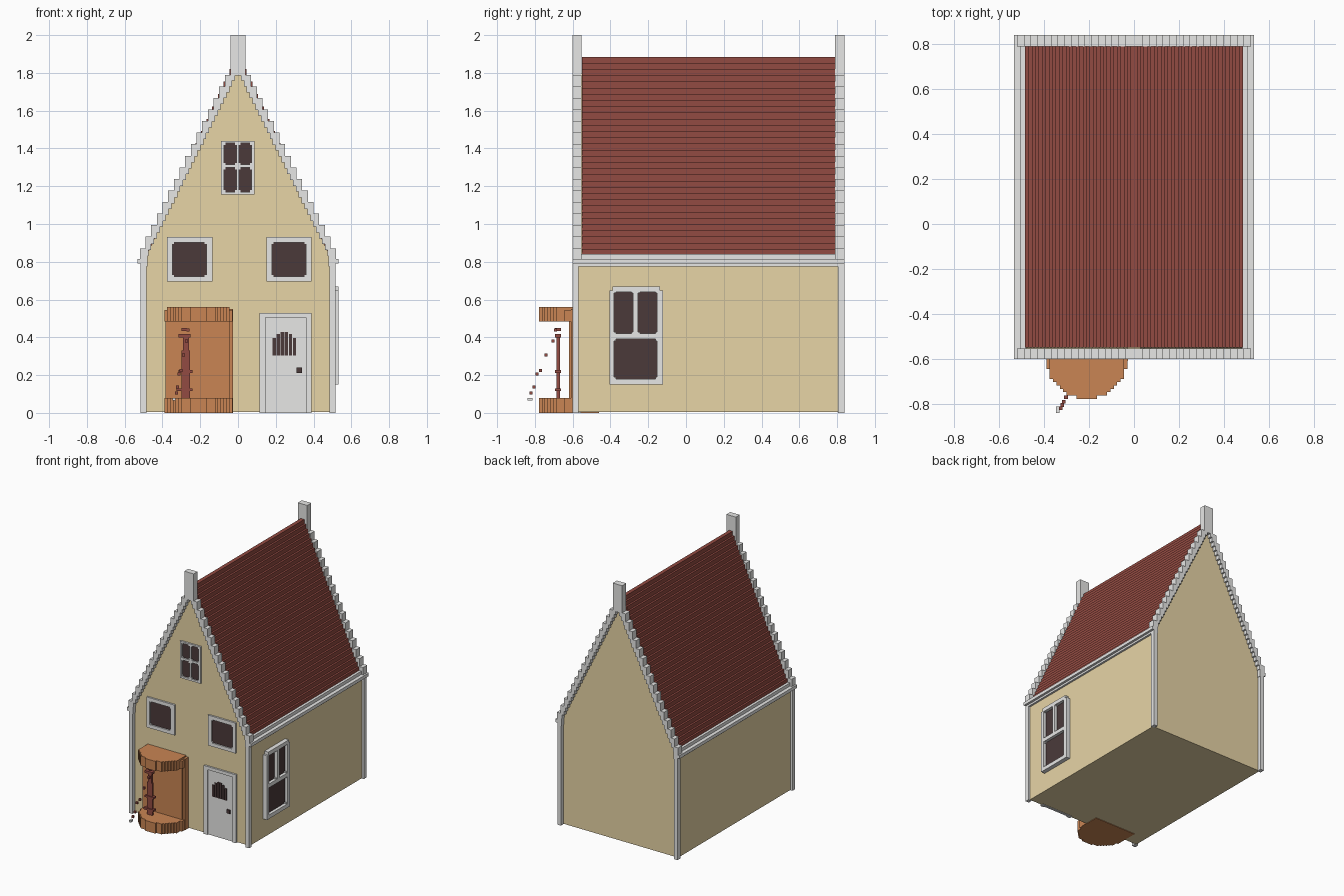
import bpy, bmesh, math

cube = bpy.data.objects.get("Cube")
if cube:
    bpy.data.objects.remove(cube, do_unlink=True)


def material(name, rgb):
    m = bpy.data.materials.new(name)
    m.use_nodes = True
    col = (*rgb, 1)
    m.diffuse_color = col
    m.node_tree.nodes["Principled BSDF"].inputs["Base Color"].default_value = col
    return m


PLASTER = material("tan plaster", (0.8, 0.66, 0.38))
STONE = material("pale grey trim", (0.8, 0.8, 0.79))
TILE = material("red roof tile", (0.29, 0.07, 0.054))
WOOD = material("orange wood", (0.585, 0.235, 0.088))
GLASS = material("dark glass", (0.07, 0.042, 0.042))


def finish(name, bm, mat):
    bmesh.ops.recalc_face_normals(bm, faces=bm.faces[:])
    me = bpy.data.meshes.new(name)
    bm.to_mesh(me)
    bm.free()
    me.materials.append(mat)
    ob = bpy.data.objects.new(name, me)
    bpy.context.scene.collection.objects.link(ob)


def boxes(name, items, mat):
    """One object from boxes given as (x0, x1, y0, y1, z0, z1)."""
    bm = bmesh.new()
    for b in items:
        vs = bmesh.ops.create_cube(bm, size=1)["verts"]
        for v in vs:
            v.co = [b[2 * k] if v.co[k] < 0 else b[2 * k + 1] for k in range(3)]
    finish(name, bm, mat)


def prism(name, profiles, y0, y1, mat):
    """Extrude (x, z) outlines along y."""
    bm = bmesh.new()
    for pts in profiles:
        f = bm.faces.new([bm.verts.new((x, y0, z)) for x, z in pts])
        ext = bmesh.ops.extrude_face_region(bm, geom=[f])["geom"]
        vs = [e for e in ext if isinstance(e, bmesh.types.BMVert)]
        bmesh.ops.translate(bm, verts=vs, vec=(0, y1 - y0, 0))
    finish(name, bm, mat)


def stair(x0, z0, x1, z1, n=32):
    """Stepped line going up, then inward."""
    pts = []
    for i in range(n):
        x = x0 + (x1 - x0) * i / n
        pts += [(x, z0 + (z1 - z0) * i / n), (x, z0 + (z1 - z0) * (i + 1) / n)]
    return pts + [(x1, z1)]


def mirror(pts):
    return [(-x, z) for x, z in pts]


# Depth planes for things mounted on the front wall and the left wall
FRONT = -0.57


def on_front(u0, u1, z0, z1, d):
    return (u0, u1, FRONT - d, FRONT + 0.015, z0, z1)


def on_left(u0, u1, z0, z1, d):
    return (0.48, 0.5 + d, u0, u1, z0, z1)


def window(name, place, outer, panes, depth):
    """Frame bars round the panes, dark glass behind, tiny corner blocks."""
    u0, u1, z0, z1 = outer
    us = sorted({p[0] for p in panes} | {p[1] for p in panes})
    zs = sorted({p[2] for p in panes} | {p[3] for p in panes})
    bars = [place(u0, us[0], z0, z1, depth), place(us[-1], u1, z0, z1, depth),
            place(us[0], us[-1], zs[-1], z1, depth),
            place(us[0], us[-1], z0, zs[0], depth)]
    if len(zs) > 2:
        bars.append(place(us[0], us[-1], zs[1], zs[2], depth))
    if len(us) > 2:
        low = min(p[2] for p in panes if p[0] == us[2])
        bars.append(place(us[1], us[2], low, zs[-1], depth))
    c = 0.009
    for a, b, lo, hi in panes:
        for u in (a, b - c):
            for z in (lo, hi - c):
                bars.append(place(u, u + c, z, z + c, depth * 0.8))
    boxes(name + "_frame", bars, STONE)
    boxes(name + "_glass", [place(*p, depth * 0.3) for p in panes], GLASS)


# House body, its floor just above the ground
body = [(0.5, 0.004), (0.5, 0.8), (0.03, 1.8)]
prism("house_walls", [body + mirror(body)[::-1]], FRONT, 0.81, PLASTER)

# Stepped tile roof
half = stair(0.485, 0.835, 0, 1.885)[:-1]
prism("tile_roof", [half + mirror(half)[::-1]], -0.55, 0.79, TILE)

# Stepped gable edges with finials
band = stair(0.52, 0.81, 0.04, 1.79, 16) + stair(0.49, 0.8, 0, 1.79)[::-1]
for label, y0, y1 in (("front", -0.6, -0.553), ("back", 0.79, 0.84)):
    prism(label + "_gable_edge", [band, mirror(band)], y0, y1, STONE)
    boxes(label + "_finial", [(-0.04, 0.04, y0, y1, 1.785, 2)], STONE)

# Corner posts and eaves
posts, eaves = [], []
for s in (-1, 1):
    for y0, y1 in ((-0.6, -0.568), (0.805, 0.84)):
        posts.append((*sorted((s * 0.485, s * 0.515)), y0, y1, 0, 0.78))
    for x, z0, z1 in ((0.515, 0.775, 0.79), (0.533, 0.79, 0.815), (0.505, 0.815, 0.84)):
        eaves.append((*sorted((s * 0.48, s * x)), -0.6, 0.84, z0, z1))
boxes("corner_posts", posts, STONE)
boxes("eaves", eaves, STONE)

# Windows
window("right_front_window", on_front, (-0.375, -0.135, 0.695, 0.93),
       [(-0.348, -0.168, 0.722, 0.902)], 0.014)
window("left_front_window", on_front, (0.15, 0.388, 0.695, 0.93),
       [(0.18, 0.36, 0.722, 0.902)], 0.014)
window("attic_window", on_front, (-0.09, 0.087, 1.155, 1.44),
       [(u, u + 0.067, z0, z1) for u in (-0.075, 0.005)
        for z0, z1 in ((1.17, 1.298), (1.314, 1.428))], 0.014)
window("side_window", on_left, (-0.405, -0.122, 0.15, 0.647),
       [(-0.38, -0.28, 0.42, 0.645), (-0.253, -0.153, 0.42, 0.645),
        (-0.38, -0.153, 0.18, 0.39)], 0.033)
boxes("side_window_head", [on_left(-0.39, -0.137, 0.64, 0.67, 0.033)], STONE)

# Door
boxes("door_frame", [on_front(0.115, 0.146, 0, 0.53, 0.014),
                     on_front(0.36, 0.39, 0, 0.53, 0.014),
                     on_front(0.146, 0.36, 0.505, 0.53, 0.014)], STONE)
boxes("door_panel", [on_front(0.146, 0.36, 0, 0.505, 0.004)], STONE)
slots = []
for i in range(6):
    u = 0.183 + i * 0.0215
    top = 0.385 + 0.045 * math.sin(math.pi * (i + 0.5) / 6)
    slots.append(on_front(u, u + 0.017, 0.305, top, 0.008))
boxes("door_grille", slots, GLASS)
boxes("door_handle", [on_front(0.31, 0.338, 0.212, 0.24, 0.014)], GLASS)

# Half-round wooden booth with stepped rim
columns = []
count = 24
for i in range(count):
    t = (i + 0.5) / count * 2 - 1
    depth = round(0.175 * math.sqrt(1 - t * t) / 0.0148) * 0.0148
    x0 = -0.39 + i * 0.015
    top = 0.56 if abs(t) < 0.88 else 0.545
    for y1, z0, z1 in ((-0.46, 0, 0.08), (-0.555, 0.485, top)):
        columns.append((x0, x0 + 0.015, -0.6 - depth, y1, z0, z1))
boxes("booth_base_and_canopy", columns, WOOD)
boxes("booth_back", [(-0.385, -0.045, -0.62, -0.56, 0.08, 0.485),
                     (-0.045, -0.026, -0.61, -0.56, 0, 0.55)], WOOD)

# Pump in the booth: post, then wider collars
post = [(-0.3, -0.255, 0.08, 0.33), (-0.29, -0.26, 0.33, 0.41)]
collars = [(-0.315, -0.252, 0.4, 0.418), (-0.3, -0.27, 0.434, 0.45),
           (-0.315, -0.24, 0.212, 0.227), (-0.325, -0.24, 0.115, 0.13)]
boxes("pump", [(a, b, -0.677 - w, -0.677 + w, lo, hi)
               for parts, w in ((post, 0.009), (collars, 0.016))
               for a, b, lo, hi in parts], TILE)

# Falling drops in front of the pump
drops = [(-0.69, 0.44), (-0.705, 0.38), (-0.74, 0.307), (-0.77, 0.225),
         (-0.79, 0.205), (-0.805, 0.138), (-0.82, 0.105)]
r = 0.008
cubes = []
for y, z in drops:
    x = -0.265 + (y + 0.69) * 0.47
    cubes.append((x - r, x + r, y - r, y + r, z - r, z + r))
boxes("drops", cubes, TILE)
boxes("last_drop", [(-0.347, -0.331, -0.84, -0.812, 0.065, 0.08)], STONE)
